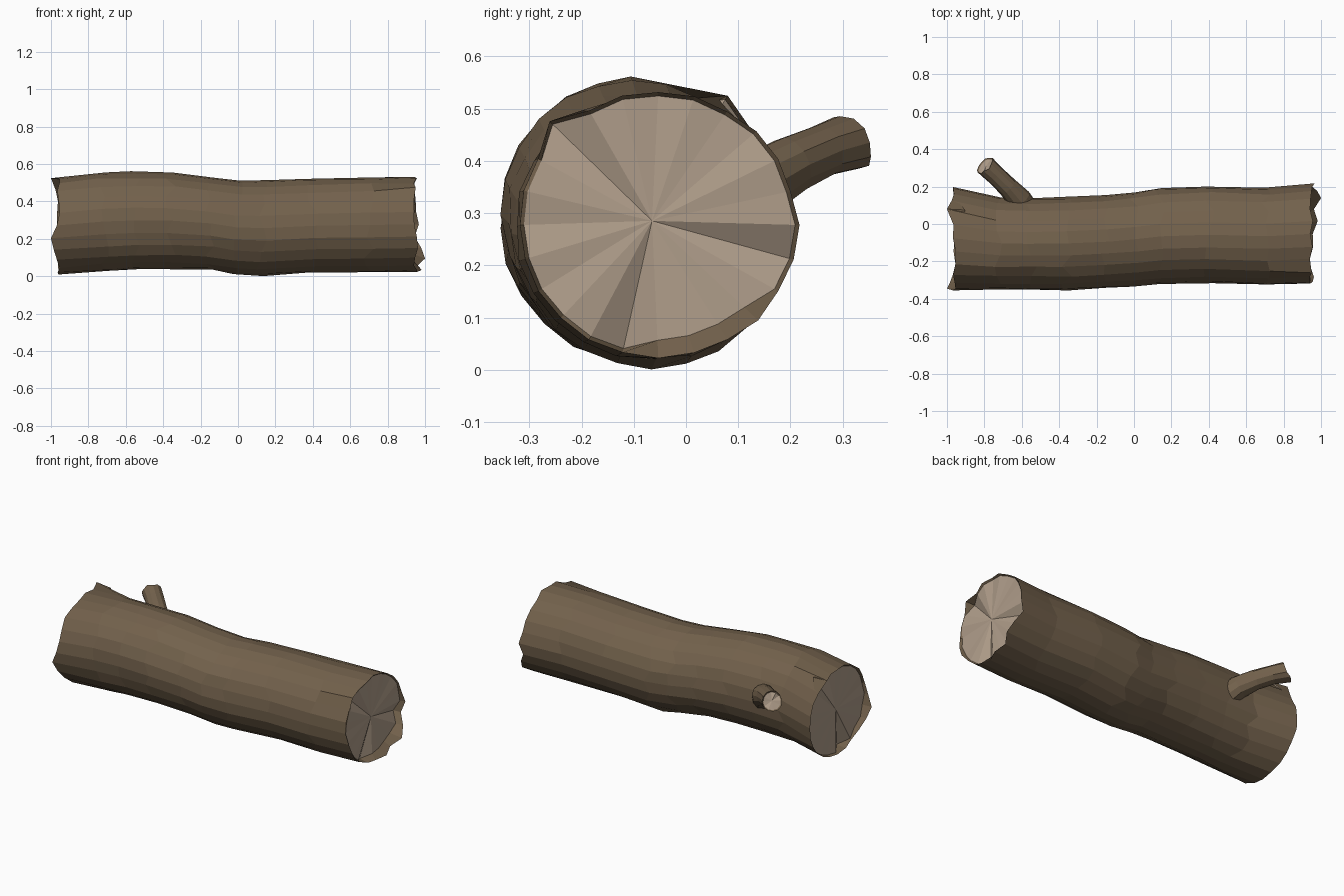
import bpy, bmesh, math, random
from mathutils import Vector

if "Cube" in bpy.data.objects:
    bpy.data.objects.remove(bpy.data.objects["Cube"])

random.seed(4)


def material(name, rgb):
    m = bpy.data.materials.new(name)
    m.diffuse_color = (*rgb, 1)
    m.use_nodes = True
    m.node_tree.nodes["Principled BSDF"].inputs["Base Color"].default_value = m.diffuse_color
    return m


BARK = material("bark", (0.17, 0.12, 0.072))
WOOD = material("cut_wood", (0.44, 0.345, 0.26))


def finish(bm, name):
    bmesh.ops.recalc_face_normals(bm, faces=bm.faces)
    me = bpy.data.meshes.new(name)
    bm.to_mesh(me)
    bm.free()
    me.materials.append(BARK)
    me.materials.append(WOOD)
    ob = bpy.data.objects.new(name, me)
    bpy.context.collection.objects.link(ob)
    return ob


def bridge(bm, a, b):
    n = len(a)
    for i in range(n):
        bm.faces.new((a[i], a[(i + 1) % n], b[(i + 1) % n], b[i]))


def fan(bm, ring, centre):
    c = bm.verts.new(centre)
    for i in range(len(ring)):
        bm.faces.new((ring[i], ring[(i + 1) % len(ring)], c)).material_index = 1


# Log: x, y min, y max, z min, z max at each station
SIDES = 24
STATIONS = [
    (-0.96, -0.352, 0.200, 0.012, 0.530),
    (-0.72, -0.352, 0.145, 0.028, 0.556),
    (-0.55, -0.352, 0.140, 0.036, 0.560),
    (-0.36, -0.352, 0.145, 0.040, 0.553),
    (-0.15, -0.343, 0.155, 0.034, 0.530),
    (0.00, -0.333, 0.170, 0.012, 0.510),
    (0.13, -0.322, 0.190, 0.002, 0.512),
    (0.40, -0.318, 0.203, 0.020, 0.520),
    (0.70, -0.326, 0.195, 0.020, 0.528),
    (0.95, -0.318, 0.212, 0.024, 0.530),
]
# Splintered ends: side index -> (x reach, radial scale)
LEFT = {4: (-1.0, 1.13), 3: (-0.975, 1.03), 13: (-1.0, 1.01), 14: (-0.985, 1.0)}
RIGHT = {21: (1.0, 1.02), 22: (0.98, 1.0), 20: (0.962, 1.0), 19: (0.982, 1.0),
         0: (0.967, 1.02), 9: (0.95, 1.11), 14: (0.962, 1.0)}

bm = bmesh.new()
rings = []
for s, (x, y0, y1, z0, z1) in enumerate(STATIONS):
    end = LEFT if s == 0 else RIGHT if s == len(STATIONS) - 1 else None
    ring = []
    for k in range(SIDES):
        a = math.tau * k / SIDES
        r = 1 + random.uniform(-0.014, 0.014)
        if end is None:
            px = x + random.uniform(-0.03, 0.03)
        else:
            px, r = end.get(k, (x + random.uniform(-0.01, 0.008), r))
        y = (y0 + y1) / 2 + (y1 - y0) / 2 * r * math.cos(a)
        z = (z0 + z1) / 2 + (z1 - z0) / 2 * r * math.sin(a)
        ring.append(bm.verts.new((px, y, max(z, 0))))
    rings.append(ring)
for a, b in zip(rings, rings[1:]):
    bridge(bm, a, b)

# Cut faces: thin bark lip, then a fan with radial cracks
for ring, x, c, cracks, worn in (
        (rings[0], -0.945, Vector((-0.945, -0.08, 0.275)), (4, 17), ()),
        (rings[-1], 0.938, Vector((0.935, -0.065, 0.285)), (9, 17, 23), (18, 19, 20, 21))):
    inner = []
    for k, v in enumerate(ring):
        p = c.lerp(v.co, 0.87 if k in worn else 0.97)
        p.x = x + random.uniform(-0.006, 0.006)
        if k in cracks:
            p.x -= math.copysign(0.045, x)
        inner.append(bm.verts.new(p))
    bridge(bm, ring, inner)
    fan(bm, inner, c)
finish(bm, "log")

# Branch stub swept along a bent path
PATH = [((-0.575, 0.06, 0.300), 0.075), ((-0.615, 0.135, 0.355), 0.064),
        ((-0.675, 0.200, 0.393), 0.055), ((-0.740, 0.262, 0.420), 0.052),
        ((-0.797, 0.315, 0.436), 0.056)]
bm = bmesh.new()
pts = [Vector(p) for p, r in PATH]
rings = []
for i, (p, r) in enumerate(PATH):
    t = (pts[min(i + 1, 4)] - pts[max(i - 1, 0)]).normalized()
    u = t.cross(Vector((0, 0, 1))).normalized()
    w = u.cross(t)
    ring = []
    for k in range(12):
        a = math.tau * k / 12
        q = pts[i] + (u * math.cos(a) + w * math.sin(a)) * r * random.uniform(0.96, 1.04)
        if i == 4:
            q += t * (random.uniform(-0.008, 0.008) - 0.012 * math.sin(a))
        ring.append(bm.verts.new(q))
    rings.append(ring)
for a, b in zip(rings, rings[1:]):
    bridge(bm, a, b)
tip = pts[4] - t * 0.008
inner = [bm.verts.new(tip.lerp(v.co, 0.88) - t * 0.004) for v in rings[-1]]
bridge(bm, rings[-1], inner)
fan(bm, inner, tip)
bm.faces.new(rings[0])
finish(bm, "branch_stub")
